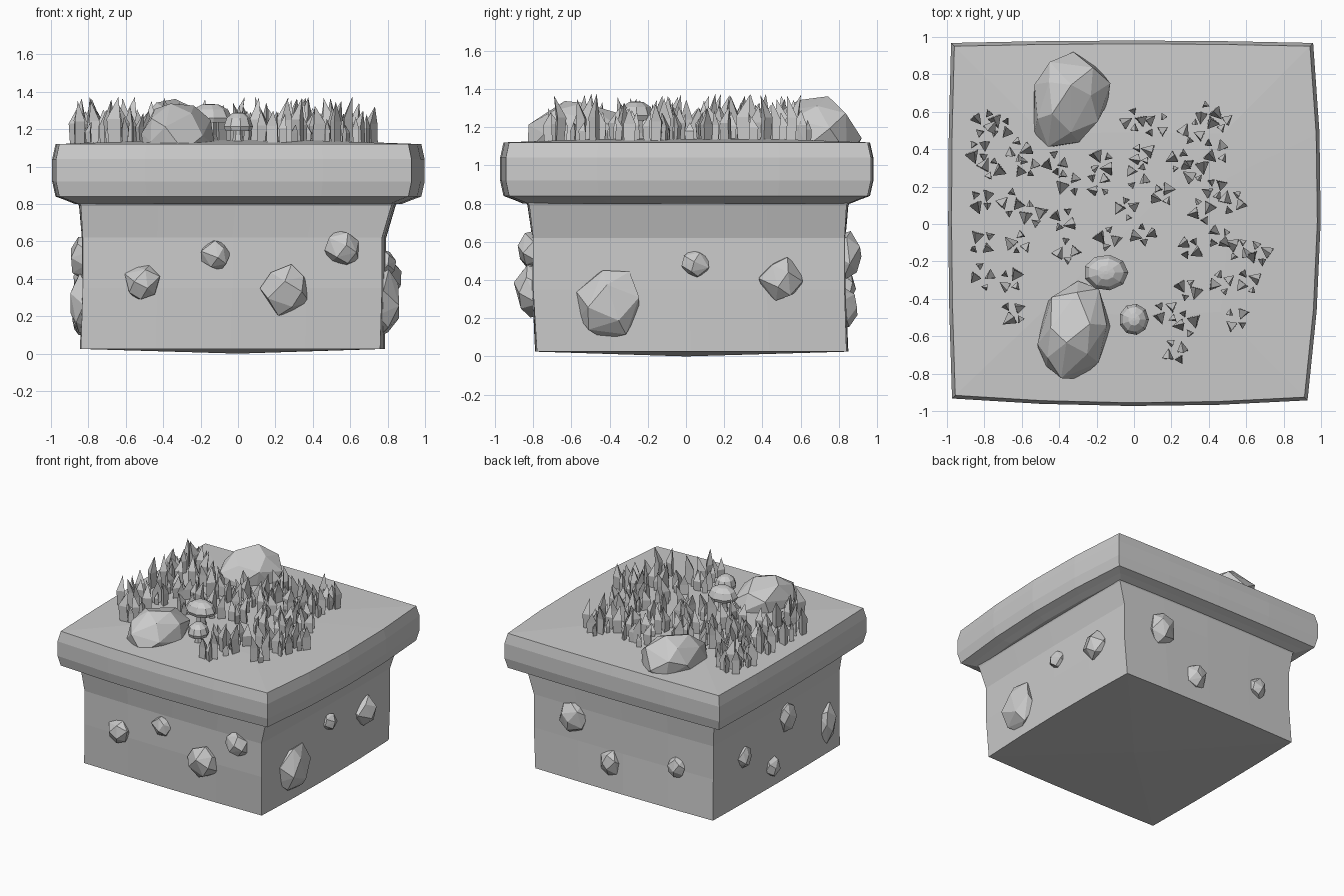
import bpy, bmesh, math, random
from mathutils import Vector, Matrix

if "Cube" in bpy.data.objects:
    bpy.data.objects.remove(bpy.data.objects["Cube"])

random.seed(7)
grey = bpy.data.materials.new("plain grey")
grey.diffuse_color = (0.6, 0.6, 0.6, 1)
grey.use_nodes = True
grey.node_tree.nodes["Principled BSDF"].inputs["Base Color"].default_value = grey.diffuse_color


def finish(bm, name):
    bmesh.ops.recalc_face_normals(bm, faces=bm.faces[:])
    me = bpy.data.meshes.new(name)
    bm.to_mesh(me)
    bm.free()
    me.materials.append(grey)
    ob = bpy.data.objects.new(name, me)
    bpy.context.collection.objects.link(ob)
    return ob


def outline(corners, bulges, n=4):
    """Four-sided outline (counter-clockwise) whose sides bow outwards."""
    pts = []
    for i in range(4):
        a, b = Vector(corners[i]), Vector(corners[(i + 1) % 4])
        d = (b - a).normalized()
        out = Vector((d.y, -d.x))
        for k in range(n):
            t = k / n
            pts.append(a.lerp(b, t) + out * bulges[i] * 4 * t * (1 - t))
    return pts


def loft(bm, rings):
    for r0, r1 in zip(rings, rings[1:]):
        n = len(r0)
        for i in range(n):
            bm.faces.new((r0[i], r0[(i + 1) % n], r1[(i + 1) % n], r1[i]))


def slab(name, levels, low_z, high_z):
    """Stack of outlines (points, z), closed by fans at both ends."""
    bm = bmesh.new()
    rings = [[bm.verts.new((p.x, p.y, z)) for p in pts] for pts, z in levels]
    loft(bm, rings)
    for ring, z in ((rings[0], low_z), (rings[-1], high_z)):
        c = bm.verts.new((0, 0, z))
        for i in range(len(ring)):
            bm.faces.new((ring[i], ring[(i + 1) % len(ring)], c))
    return finish(bm, name)


def scaled(pts, s):
    return [p * s for p in pts]


# soil block: nearly straight walls flaring out under the cap
foot = outline([(-.84, -.78), (.76, -.78), (.77, .84), (-.83, .84)], (.01, .02, .01, .01))
waist = outline([(-.83, -.79), (.77, -.80), (.79, .83), (-.82, .82)], (.01, .01, .01, .01))
neck = outline([(-.84, -.82), (.82, -.82), (.84, .84), (-.84, .84)], (.01, .01, .01, .01))
slab("soil_block", [(foot, .025), (waist, .35), (waist, .62), (neck, .79), (scaled(neck, 1.03), .84)], 0, .9)

# turf cap: rounded lip and slightly domed top
rim = outline([(-.97, -.93), (.925, -.94), (.955, .965), (-.975, .965)], (.035, .055, .013, .018))
slab("turf_cap", [(scaled(rim, .88), .80), (scaled(rim, .93), .82), (scaled(rim, .985), .84),
                  (scaled(rim, 1.003), .92), (scaled(rim, 1.003), 1.04), (scaled(rim, .985), 1.12),
                  (scaled(rim, .5), 1.138)], .80, 1.143)


def stone(name, loc, size, turn=0, count=16):
    """Faceted stone: hull of jittered points spread over an ellipsoid."""
    bm = bmesh.new()
    start = random.random() * 6
    for i in range(count):
        z = 1 - 2 * (i + .5) / count
        r = math.sqrt(1 - z * z)
        a = start + i * 2.39996 + random.uniform(-.25, .25)
        k = random.uniform(.92, 1.08)
        bm.verts.new((r * math.cos(a) * k * size[0], r * math.sin(a) * k * size[1], z * k * size[2]))
    res = bmesh.ops.convex_hull(bm, input=bm.verts[:])
    bmesh.ops.transform(bm, matrix=Matrix.Translation(loc) @ Matrix.Rotation(turn, 4, 'Z'), verts=bm.verts[:])
    return finish(bm, name)


# boulders on top
stone("back_boulder", (-.35, .67, 1.15), (.21, .27, .215), -.35, 26)
stone("front_boulder", (-.33, -.57, 1.14), (.195, .27, .205), -.2, 26)

# stones set in the four walls: (position along wall, height, half width, half height)
walls = {
    "front": [(-.51, .38, .10, .10), (-.12, .53, .085, .085), (.26, .34, .135, .14), (.56, .56, .10, .10)],
    "back": [(.43, .53, .12, .14), (.10, .25, .09, .11), (-.50, .37, .075, .09)],
    "right": [(-.40, .27, .17, .20), (.05, .48, .08, .08), (.50, .40, .12, .12)],
    "left": [(.44, .39, .07, .09), (.08, .18, .08, .09), (-.10, .52, .09, .12), (-.62, .27, .09, .16)],
}
for side, items in walls.items():
    for n, (u, z, w, h) in enumerate(items):
        deep = min(.10, w * .8)
        if side in ("front", "back"):
            loc = (u, -.80 if side == "front" else .83, z)
            size = (w, deep, h)
        else:
            loc = (.78 if side == "right" else -.83, u, z)
            size = (deep, w, h)
        stone(f"{side}_wall_stone_{n}", loc, size)


def lathe(name, x, y, profile, sides, squash=1.0):
    bm = bmesh.new()
    rings = []
    for r, z in profile:
        rings.append([bm.verts.new((x + r * math.cos(2 * math.pi * i / sides),
                                    y + r * squash * math.sin(2 * math.pi * i / sides), z))
                      for i in range(sides)])
    loft(bm, rings)
    bm.faces.new(rings[0])
    bm.faces.new(rings[-1])
    finish(bm, name)


# mushrooms
for n, (x, y, r, top, sq) in enumerate([(-.15, -.26, .12, 1.335, .8), (0, -.51, .08, 1.29, 1.05)]):
    lathe(f"mushroom_stem_{n}", x, y, [(r * .42, 1.12), (r * .3, 1.17), (r * .3, top - .06)], 6)
    lathe(f"mushroom_cap_{n}", x, y, [(r * .3, top - .085), (r * .9, top - .1), (r, top - .075),
                                      (r * .8, top - .03), (r * .4, top - .004), (r * .1, top)], 9, sq)


def blade(bm, x, y, w, h):
    """Three-sided grass blade bending to a pointed tip."""
    turn, lean = random.uniform(0, 6.28), random.uniform(0, 6.28)
    bend = Vector((math.cos(lean), math.sin(lean), 0)) * h * .14
    rings = []
    for r, t, b in ((.9, -.06, .25), (1, .5, 0), ):
        rings.append([bm.verts.new(Vector((x + w * r * math.cos(turn + k * 2.0944),
                                           y + w * r * math.sin(turn + k * 2.0944),
                                           1.135 + h * t)) + bend * b) for k in range(3)])
    loft(bm, rings)
    bm.faces.new(rings[0])
    tip = bm.verts.new(Vector((x, y, 1.135 + h)) + bend)
    for k in range(3):
        bm.faces.new((rings[1][k], rings[1][(k + 1) % 3], tip))


# grass tufts: two large and a few small blades around each centre
tufts_left = [(-.80, .54), (-.71, .52), (-.83, .39), (-.76, .30), (-.62, .39), (-.57, .30), (-.81, .12),
              (-.66, .11), (-.54, .05), (-.81, -.10), (-.62, -.11), (-.81, -.28), (-.66, -.30), (-.64, -.48),
              (-.42, .32), (-.35, .22), (-.38, .02), (-.36, -.15), (-.17, .33), (-.19, .21), (-.14, -.08)]
tufts_right = [(.00, .55), (.12, .53), (.04, .37), (.02, .26), (.15, .16), (-.04, .09), (.05, -.06),
               (.40, .58), (.46, .55), (.31, .49), (.44, .39), (.24, .33), (.33, .28), (.43, .19), (.36, .07),
               (.53, .12), (.46, -.07), (.30, -.13), (.56, -.13), (.67, -.16), (.47, -.31), (.61, -.31),
               (.55, -.51), (.17, -.47), (.29, -.35), (.28, -.53), (.22, -.68)]
grass = bmesh.new()
for cx, cy in tufts_left + tufts_right:
    a = random.uniform(-.9, .9)
    d = Vector((math.cos(a), math.sin(a)))
    for s in (-1, 1):
        blade(grass, cx + d.x * .043 * s, cy + d.y * .043 * s,
              random.uniform(.032, .044), random.uniform(.15, .24))
    for s in (-1, 1):
        k = random.uniform(.035, .06) * s
        blade(grass, cx - d.y * k, cy + d.x * k, random.uniform(.02, .028), random.uniform(.09, .16))
finish(grass, "grass_blades")
